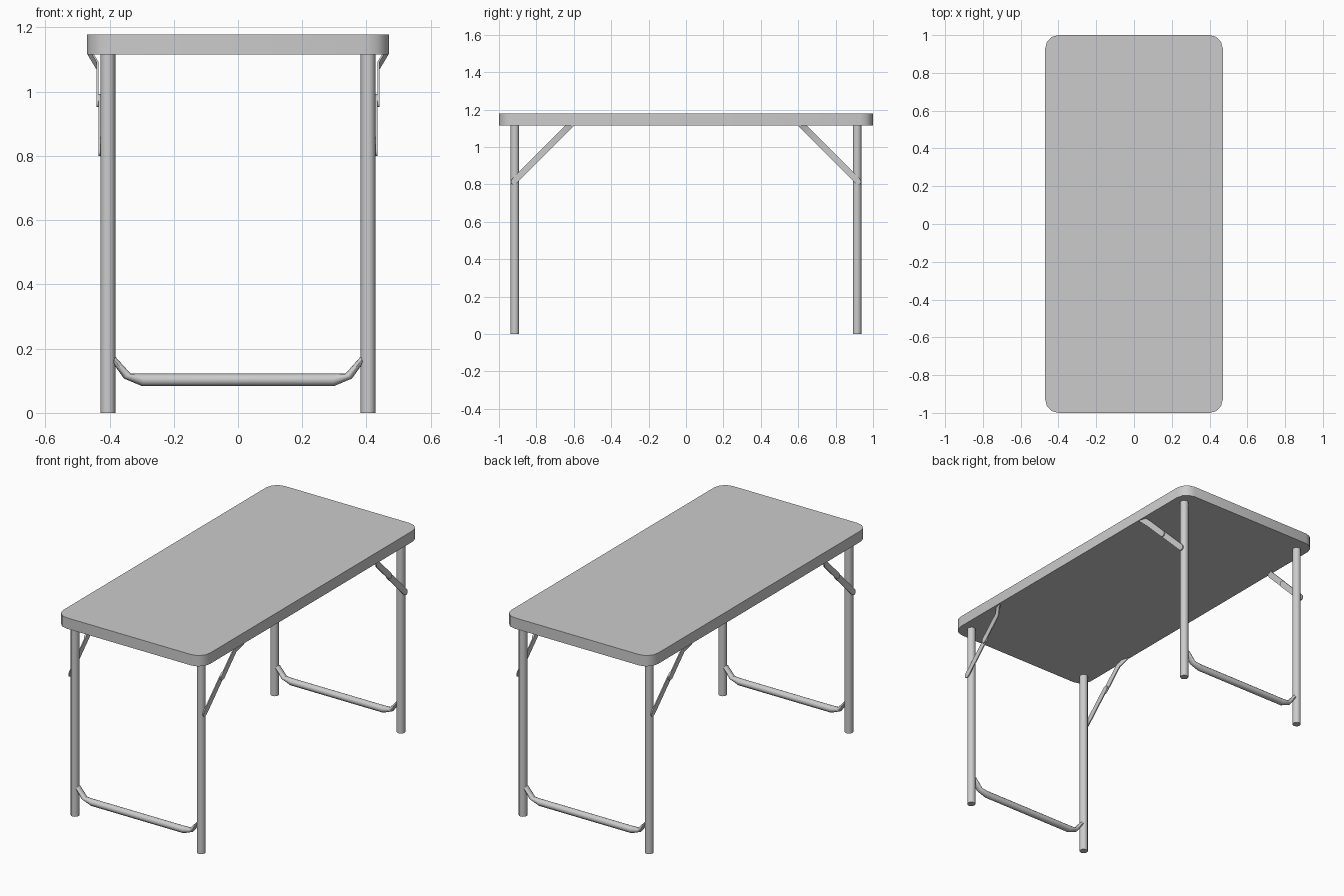
import bpy, bmesh, math
from mathutils import Vector

default = bpy.data.objects.get("Cube")
if default:
    bpy.data.objects.remove(default, do_unlink=True)

metal = bpy.data.materials.new("grey_metal")
metal.use_nodes = True
GREY = (0.6, 0.6, 0.6, 1)
metal.diffuse_color = GREY
metal.node_tree.nodes["Principled BSDF"].inputs["Base Color"].default_value = GREY

TOP_Z, UNDER_Z = 1.178, 1.115
LEG_X, LEG_Y, LEG_R = 0.405, 0.915, 0.023
SIDES = {"left": 1, "right": -1}
ENDS = {"front": -1, "back": 1}


def finish(name, bm):
    """Turn a bmesh into a smooth object with sharp hard edges."""
    bmesh.ops.recalc_face_normals(bm, faces=bm.faces)
    mesh = bpy.data.meshes.new(name)
    bm.to_mesh(mesh)
    bm.free()
    mesh.materials.append(metal)
    obj = bpy.data.objects.new(name, mesh)
    bpy.context.collection.objects.link(obj)
    bpy.ops.object.select_all(action='DESELECT')
    obj.select_set(True)
    bpy.context.view_layer.objects.active = obj
    bpy.ops.object.shade_smooth_by_angle(angle=math.radians(40))
    return obj


def loft(name, rings):
    """Skin a list of equal rings of points and cap both ends."""
    bm = bmesh.new()
    loops = [[bm.verts.new(p) for p in ring] for ring in rings]
    n = len(loops[0])
    for a, b in zip(loops, loops[1:]):
        for i in range(n):
            j = (i + 1) % n
            bm.faces.new((a[i], a[j], b[j], b[i]))
    bm.faces.new(loops[0])
    bm.faces.new(loops[-1])
    return finish(name, bm)


# Table top: slab with rounded vertical corners
bm = bmesh.new()
bmesh.ops.create_cube(bm, size=1)
for v in bm.verts:
    v.co = (v.co.x * 0.94, v.co.y * 2,
            TOP_Z if v.co.z > 0 else UNDER_Z)
upright = [e for e in bm.edges
           if abs(e.verts[0].co.z - e.verts[1].co.z) > 0.01]
bmesh.ops.bevel(bm, geom=upright, offset=0.07, segments=3,
                profile=0.5, affect='EDGES')
finish("table_top", bm)


# Legs: plain round tubes
def leg(name, x, y):
    rings = [[(x + LEG_R * math.cos(k * math.tau / 12),
               y + LEG_R * math.sin(k * math.tau / 12), z)
              for k in range(12)] for z in (0, UNDER_Z)]
    loft(name, rings)


# Crossbars: tube with upturned, flattened ends (lower point, upper point)
BAR = [((0.39, 0.156), (0.382, 0.175)),
       ((0.355, 0.107), (0.334, 0.122)),
       ((0.298, 0.083), (0.292, 0.122))]


def crossbar(name, y):
    half = [(1, lo, hi) for lo, hi in BAR]
    sections = half + [(-1, lo, hi) for lo, hi in reversed(BAR)]
    rings = []
    for s, lo, hi in sections:
        low, high = Vector((s * lo[0], y, lo[1])), Vector((s * hi[0], y, hi[1]))
        mid, arm = (low + high) / 2, (high - low) / 2
        rings.append([mid + arm * math.sin(a) + Vector((0, 0.019 * math.cos(a), 0))
                      for a in (k * math.tau / 12 for k in range(12))])
    loft(name, rings)


# Braces: flat strips with round ends, running diagonally from leg to top
HALF_W, THICK = 0.017, 0.006
LOW_Z, JOINT_Z = 0.82, 0.972


def round_end(z, x, direction):
    """Stations (height, x, half width) that round off a strip end."""
    arc = [(z + direction * HALF_W * math.sqrt(2) * math.cos(a) * 0.7,
            x, max(HALF_W * math.sin(a), 0.001))
           for a in (math.radians(d) for d in (0, 20, 45, 70, 90))]
    return arc if direction < 0 else arc[::-1]


def strip(name, stations, sx, sy):
    across = Vector((0, sy, 1)).normalized()
    rings = []
    for z, x, w in stations:
        mid = Vector((0, sy * (LEG_Y - (z - LOW_Z)), z))
        inner, outer = Vector((sx * x, 0, 0)), Vector((sx * (x + THICK), 0, 0))
        rings.append([mid + across * w + inner, mid - across * w + inner,
                      mid - across * w + outer, mid + across * w + outer])
    loft(name, rings)


lower = round_end(LOW_Z, 0.428, -1) + round_end(JOINT_Z, 0.428, 1)
upper = round_end(JOINT_Z, 0.434, -1) + [(1.08, 0.434, HALF_W),
                                         (1.125, 0.461, HALF_W)]

for end, sy in ENDS.items():
    crossbar(f"{end}_crossbar", sy * LEG_Y)
    for side, sx in SIDES.items():
        leg(f"{end}_{side}_leg", sx * LEG_X, sy * LEG_Y)
        strip(f"{end}_{side}_lower_brace", lower, sx, sy)
        strip(f"{end}_{side}_upper_brace", upper, sx, sy)
